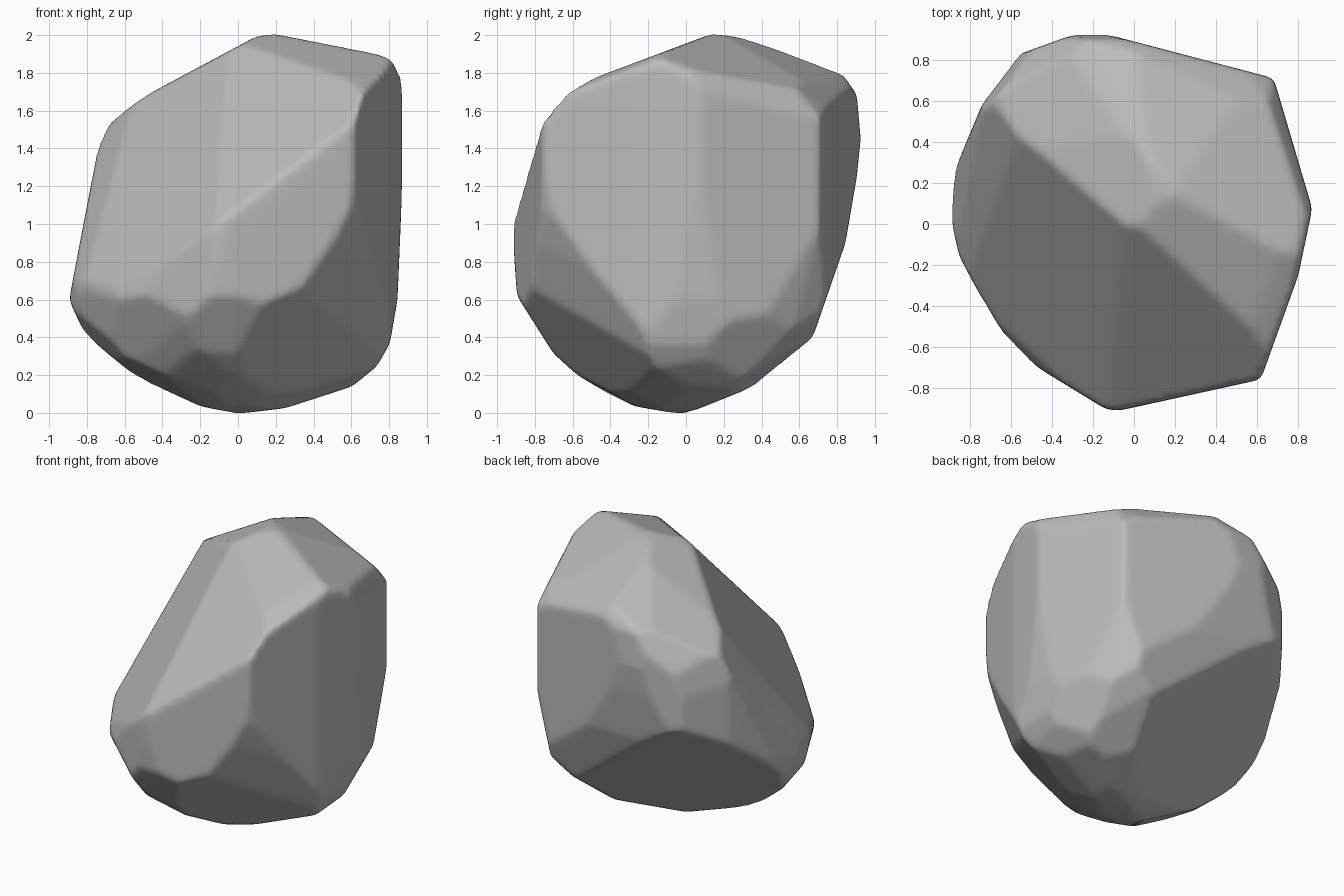
import bpy
import bmesh
from math import sin, cos, radians
from mathutils import Vector

default_cube = bpy.data.objects.get("Cube")
if default_cube:
    bpy.data.objects.remove(default_cube, do_unlink=True)


def make_material(name, colour):
    material = bpy.data.materials.new(name)
    material.use_nodes = True
    material.diffuse_color = colour
    shader = material.node_tree.nodes["Principled BSDF"]
    shader.inputs["Base Color"].default_value = colour
    shader.inputs["Roughness"].default_value = 0.9
    return material


def chisel(block, point, normal):
    """Slice away everything in front of a plane and cap the cut."""
    geometry = block.verts[:] + block.edges[:] + block.faces[:]
    bmesh.ops.bisect_plane(block, geom=geometry, dist=0.0001, plane_co=point,
                           plane_no=normal.normalized(), clear_outer=True)
    open_edges = [edge for edge in block.edges if edge.is_boundary]
    if open_edges:
        bmesh.ops.holes_fill(block, edges=open_edges, sides=0)


def carve(block, azimuth, elevation, outline, pivot_height=1):
    """Chisel a counter-clockwise profile straight through the block."""
    turn, tilt = radians(azimuth), radians(elevation)
    outward = Vector((cos(turn), sin(turn), 0))
    right = Vector((-sin(turn), cos(turn), 0))
    up = Vector((0, 0, cos(tilt))) - outward * sin(tilt)
    pivot = Vector((0, 0, pivot_height))
    for start, end in zip(outline, outline[1:] + outline[:1]):
        across, rise = end[0] - start[0], end[1] - start[1]
        point = pivot + right * start[0] + up * start[1]
        chisel(block, point, right * rise - up * across)


# Rough block of stone
block = bmesh.new()
bmesh.ops.create_cube(block, size=3)
bmesh.ops.translate(block, verts=block.verts, vec=(0, 0, 1))

# Front profile
front_profile = [
    (0, 0), (.25, .03), (.62, .15), (.72, .23), (.8, .37), (.84, .6),
    (.89, 1.77), (.82, 1.88), (.2, 2), (.1, 1.99), (-.63, 1.6),
    (-.73, 1.44), (-.89, .6), (-.78, .36), (-.58, .21), (-.2, .04)]
carve(block, -90, 0, front_profile, pivot_height=0)

# Side profile
side_profile = [
    (0, 0), (.5, .2), (.62, .3), (.66, .38), (.84, .9), (.9, 1.25),
    (.92, 1.45), (.9, 1.68), (.82, 1.8), (.27, 1.99), (.13, 2),
    (-.72, 1.68), (-.92, 1.02), (-.89, .62), (-.7, .32), (-.58, .21),
    (-.33, .05), (-.1, .01)]
carve(block, 0, 0, side_profile, pivot_height=0)

# Plan profile
plan_profile = [
    (-.08, -.91), (.65, -.75), (.71, -.68), (.8, -.25), (.89, 0),
    (.68, .71), (-.12, .92), (-.3, .92), (-.55, .83), (-.74, .58),
    (-.87, .27), (-.89, .02), (-.85, -.16), (-.66, -.52), (-.5, -.68),
    (-.14, -.9)]
carve(block, -90, 90, plan_profile)

# Diagonal profile, tilted towards the front
front_diagonal = [
    (-.83, -.39), (-.68, -.68), (-.59, -.79), (-.34, -.92), (-.09, -.98),
    (.11, -.98), (.5, -.92), (.68, -.79), (.87, -.47), (.96, .05),
    (.96, .59), (.88, .68), (.48, 1), (.22, .99), (-.22, .85), (-.8, -.16)]
carve(block, -55, 25, front_diagonal)

# Diagonal profile, tilted towards the back
back_diagonal = [
    (-.96, .43), (-.96, -.11), (-.87, -.54), (-.73, -.67), (-.46, -.82),
    (0, -.9), (.44, -.86), (.62, -.75), (.76, -.59), (.83, -.33),
    (.66, .23), (.17, .8), (-.05, .99), (-.57, 1.04), (-.72, .9)]
carve(block, 125, 25, back_diagonal)

# Diagonal profile, tilted towards the underside
under_diagonal = [
    (-.98, .52), (-.92, -.05), (-.86, -.23), (-.74, -.51), (-.31, -.95),
    (-.25, -.98), (.05, -.98), (.42, -.87), (.61, -.77), (.74, -.65),
    (.87, -.43), (.96, -.05), (.96, .21), (.9, .56), (.71, .87),
    (.53, 1), (-.06, 1.02), (-.74, .94)]
carve(block, 55, -25, under_diagonal)

# Broad facets: front slope, right of the slope, and the back underside
crest = Vector((-.05, -.07, 1.85))
chisel(block, crest, Vector((-.76, -.53, .58)))
chisel(block, crest, Vector((-.36, -.65, .67)))
chisel(block, Vector((-.1, 0, .01)), Vector((-.14, .26, -.27)))

# Clean closed shell, a touch oversize to allow for the weathering
hull = bmesh.new()
middle = Vector((0, 0, 1))
for vert in block.verts:
    hull.verts.new(middle + (vert.co - middle) * 1.005)
block.free()
bmesh.ops.remove_doubles(hull, verts=hull.verts, dist=0.01)
result = bmesh.ops.convex_hull(hull, input=hull.verts)
spare = {item for item in result["geom_interior"] + result["geom_unused"]
         if isinstance(item, bmesh.types.BMVert)}
bmesh.ops.delete(hull, geom=list(spare), context="VERTS")
bmesh.ops.recalc_face_normals(hull, faces=hull.faces)

# Boulder
mesh = bpy.data.meshes.new("boulder")
hull.to_mesh(mesh)
hull.free()
mesh.materials.append(make_material("stone grey", (0.5, 0.5, 0.5, 1)))
for face in mesh.polygons:
    face.use_smooth = True
boulder = bpy.data.objects.new("boulder", mesh)
bpy.context.collection.objects.link(boulder)

# Weathered, softly rounded edges
remesh = boulder.modifiers.new("even_surface", "REMESH")
remesh.mode = "VOXEL"
remesh.voxel_size = 0.022
remesh.use_smooth_shade = True
weathering = boulder.modifiers.new("weathering", "SMOOTH")
weathering.factor = 0.5
weathering.iterations = 7
